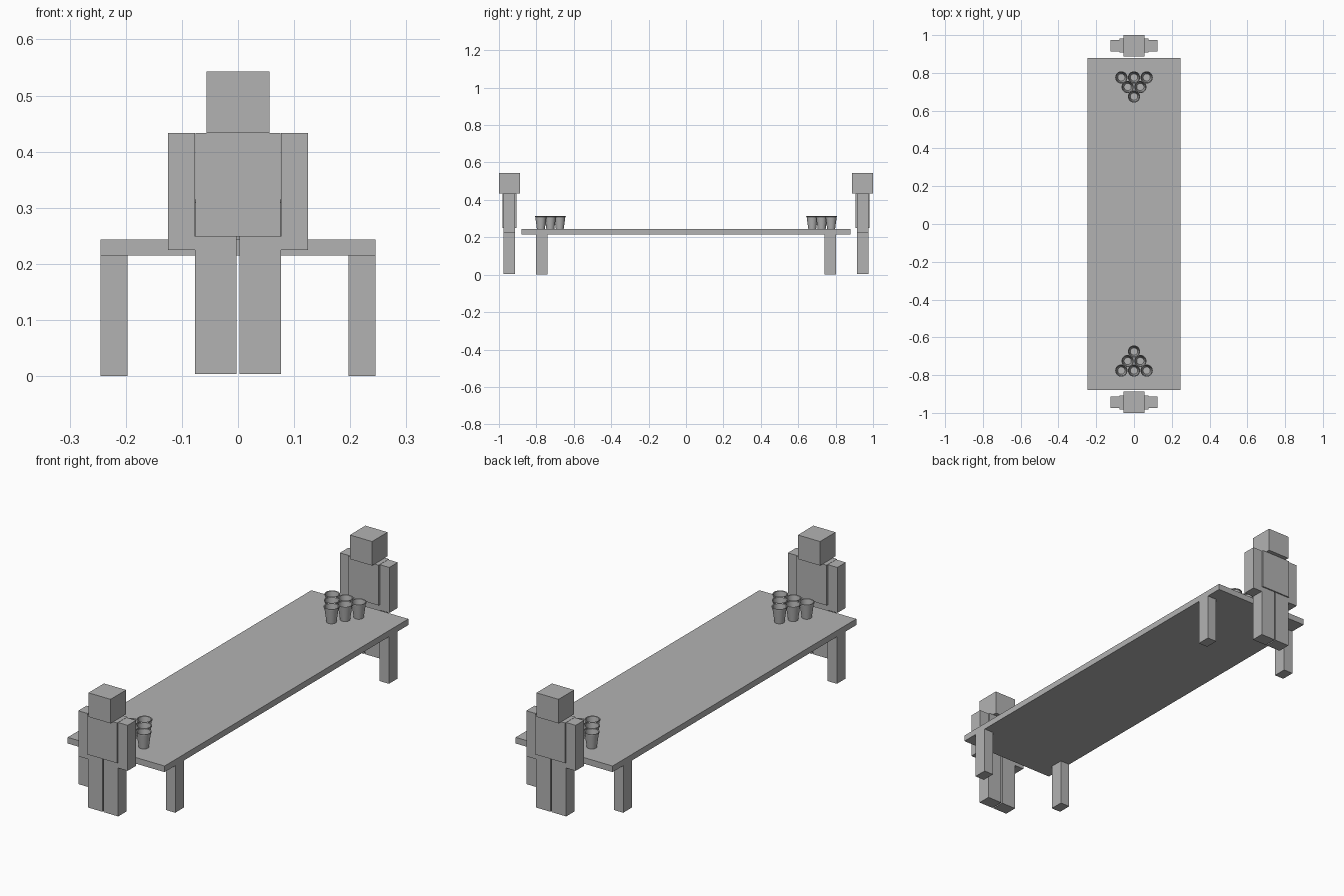
import bpy, bmesh, math

if "Cube" in bpy.data.objects:
    bpy.data.objects.remove(bpy.data.objects["Cube"])

grey = bpy.data.materials.new("plain_grey")
grey.diffuse_color = (0.45, 0.45, 0.45, 1)
grey.use_nodes = True
grey.node_tree.nodes["Principled BSDF"].inputs["Base Color"].default_value = grey.diffuse_color


def add_object(name, bm):
    bmesh.ops.recalc_face_normals(bm, faces=bm.faces)
    mesh = bpy.data.meshes.new(name)
    bm.to_mesh(mesh)
    bm.free()
    mesh.materials.append(grey)
    obj = bpy.data.objects.new(name, mesh)
    bpy.context.collection.objects.link(obj)
    return obj


def box(name, x, y, z):
    """Box from (min, max) ranges on each axis."""
    bm = bmesh.new()
    bmesh.ops.create_cube(bm, size=1)
    for v in bm.verts:
        v.co = [r[0] if c < 0 else r[1] for c, r in zip(v.co, (x, y, z))]
    return add_object(name, bm)


def mirrored(r, s):
    return tuple(sorted((r[0] * s, r[1] * s)))


def cup(name, x, y, z, sides=24):
    """Open tapered cup with a lip, lathed from a profile."""
    profile = [(0, 0), (0.021, 0), (0.030, 0.066), (0.0325, 0.067),
               (0.0325, 0.071), (0.031, 0.072), (0.028, 0.070),
               (0.019, 0.004), (0, 0.004)]
    bm = bmesh.new()
    verts = [bm.verts.new((r, 0, h)) for r, h in profile]
    edges = [bm.edges.new(p) for p in zip(verts, verts[1:])]
    bmesh.ops.spin(bm, geom=verts + edges, cent=(0, 0, 0), axis=(0, 0, 1),
                   angle=2 * math.pi, steps=sides)
    bmesh.ops.remove_doubles(bm, verts=bm.verts, dist=0.0002)
    obj = add_object(name, bm)
    obj.location = (x, y, z)
    for p in obj.data.polygons:
        p.use_smooth = True
    for e in obj.data.edges:
        e.use_edge_sharp = False
    bpy.context.view_layer.objects.active = obj
    obj.select_set(True)
    bpy.ops.object.shade_smooth_by_angle(angle=math.radians(30))
    obj.select_set(False)
    return obj


# Table
TOP = 0.243
box("table_top", (-0.245, 0.245), (-0.88, 0.88), (0.215, TOP))

for end, s in (("front", -1), ("back", 1)):
    # Player standing at this end
    box(f"{end}_player_head", (-0.056, 0.056), mirrored((0.888, 1.0), s), (0.433, 0.543))
    box(f"{end}_player_torso", (-0.076, 0.076), mirrored((0.907, 0.981), s), (0.249, 0.433))
    for side, m in (("left", -1), ("right", 1)):
        box(f"{end}_table_leg_{side}", mirrored((0.197, 0.245), m),
            mirrored((0.74, 0.803), s), (0, 0.215))
        box(f"{end}_player_arm_{side}", mirrored((0.077, 0.125), m),
            mirrored((0.914, 0.975), s), (0.225, 0.433))
        box(f"{end}_player_leg_{side}", mirrored((0.003, 0.077), m),
            mirrored((0.914, 0.975), s), (0.004, 0.249))
    # Triangle of six cups pointing at the middle
    for row in range(3):
        for i in range(row + 1):
            cup(f"{end}_cup_{row}_{i}", (i - row / 2) * 0.067,
                s * (0.675 + 0.0505 * row), TOP)
